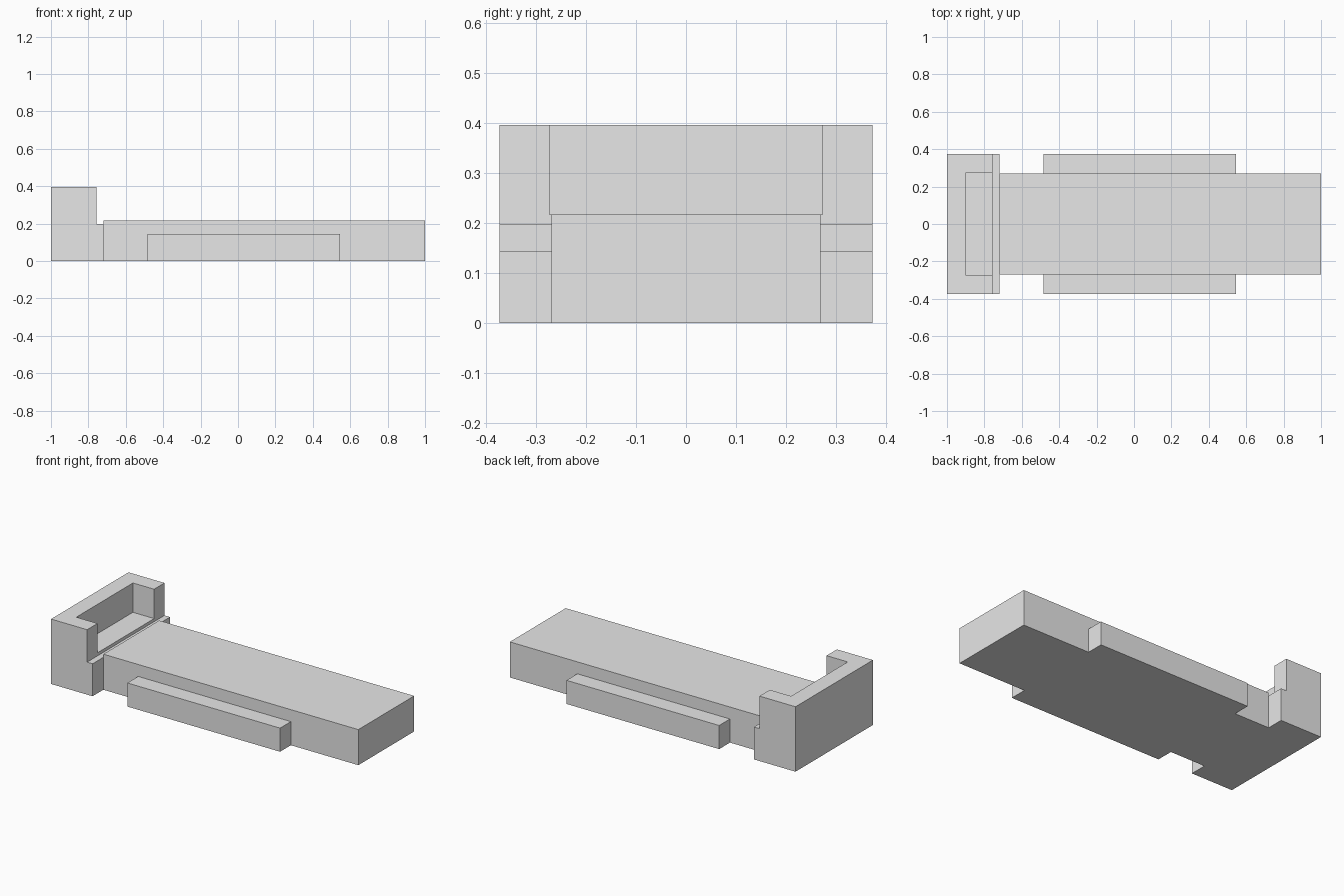
import bpy
import bmesh

default = bpy.data.objects.get("Cube")
if default:
    bpy.data.objects.remove(default, do_unlink=True)

grey = bpy.data.materials.new("plain_grey")
grey.use_nodes = True
COLOUR = (0.8, 0.8, 0.8, 1.0)
grey.diffuse_color = COLOUR
for node in grey.node_tree.nodes:
    if node.type == "BSDF_PRINCIPLED":
        node.inputs["Base Color"].default_value = COLOUR


def extrude_profile(name, profile, y0, y1):
    """Solid made by sweeping an x-z outline from y0 to y1."""
    bm = bmesh.new()
    face = bm.faces.new([bm.verts.new((x, y0, z)) for x, z in profile])
    swept = bmesh.ops.extrude_face_region(bm, geom=[face])["geom"]
    verts = [g for g in swept if isinstance(g, bmesh.types.BMVert)]
    bmesh.ops.translate(bm, verts=verts, vec=(0, y1 - y0, 0))
    bmesh.ops.recalc_face_normals(bm, faces=bm.faces)
    mesh = bpy.data.meshes.new(name)
    bm.to_mesh(mesh)
    bm.free()
    mesh.materials.append(grey)
    obj = bpy.data.objects.new(name, mesh)
    bpy.context.collection.objects.link(obj)
    return obj


def box(name, x0, x1, y0, y1, z0, z1):
    return extrude_profile(name, [(x0, z0), (x1, z0), (x1, z1), (x0, z1)], y0, y1)


HALF_WIDTH = 0.373
BED_HALF = 0.269
BED_TOP = 0.217
HEAD_FRONT = -0.757
LEDGE_FRONT = -0.72
LEDGE_TOP = 0.198
HEAD_TOP = 0.396

# Long flat slab
box("main_slab", LEDGE_FRONT, 1, -BED_HALF, BED_HALF, 0, BED_TOP)

# Low rail along each side
for side, sign in (("left", 1), ("right", -1)):
    inner, outer = sorted((sign * BED_HALF, sign * HALF_WIDTH))
    # front (-y) and back (+y) rails share the same section
    box("back_rail" if sign > 0 else "front_rail", -0.485, 0.545, inner, outer, 0, 0.144)

# Raised end block with a stepped ledge
head = extrude_profile("end_block", [
    (-1, 0), (LEDGE_FRONT, 0), (LEDGE_FRONT, LEDGE_TOP),
    (HEAD_FRONT, LEDGE_TOP), (HEAD_FRONT, HEAD_TOP), (-1, HEAD_TOP),
], -HALF_WIDTH, HALF_WIDTH)

# Open pocket cut into the end block
cutter = box("pocket_cutter", -0.9, -0.6, -0.273, 0.273, BED_TOP, 0.6)
cutter.hide_render = True
cut = head.modifiers.new("pocket", "BOOLEAN")
cut.operation = "DIFFERENCE"
cut.solver = "EXACT"
cut.object = cutter
bpy.context.view_layer.objects.active = head
bpy.ops.object.modifier_apply(modifier=cut.name)
bpy.data.objects.remove(cutter, do_unlink=True)
